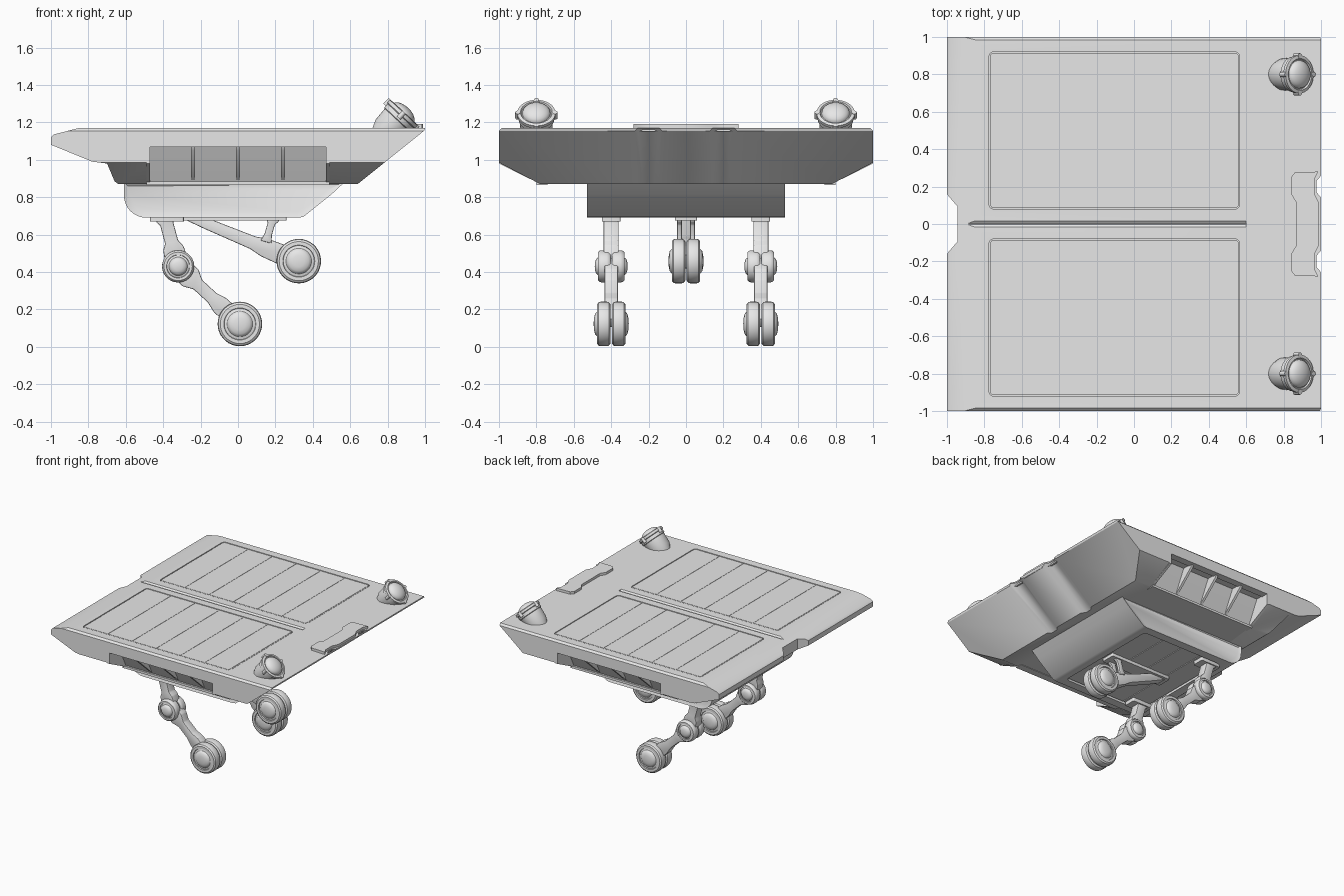
import bpy, bmesh, math
from mathutils import Vector, Matrix

if "Cube" in bpy.data.objects:
    bpy.data.objects.remove(bpy.data.objects["Cube"])

GREY = bpy.data.materials.new("light_grey")
GREY.use_nodes = True
GREY.diffuse_color = (0.8, 0.8, 0.8, 1)
GREY.node_tree.nodes["Principled BSDF"].inputs["Base Color"].default_value = (0.8, 0.8, 0.8, 1)
parts = []


def finish(name, bm):
    bmesh.ops.recalc_face_normals(bm, faces=bm.faces[:])
    mesh = bpy.data.meshes.new(name)
    bm.to_mesh(mesh)
    bm.free()
    mesh.materials.append(GREY)
    ob = bpy.data.objects.new(name, mesh)
    bpy.context.collection.objects.link(ob)
    parts.append(ob)
    return ob


def place(axis, p, h):
    return {"x": (h, p[0], p[1]), "y": (p[0], h, p[1]), "z": (p[0], p[1], h)}[axis]


def prism_mesh(pts, axis, a, b, bevel=0.0):
    bm = bmesh.new()
    rings = [[bm.verts.new(place(axis, p, h)) for p in pts] for h in (a, b)]
    n = len(pts)
    for ring in rings:
        bm.faces.new(ring)
    for i in range(n):
        j = (i + 1) % n
        bm.faces.new((rings[0][i], rings[0][j], rings[1][j], rings[1][i]))
    if bevel:
        bmesh.ops.recalc_face_normals(bm, faces=bm.faces[:])
        bmesh.ops.bevel(bm, geom=bm.edges[:], offset=bevel, segments=2, profile=0.5, affect="EDGES")
    return bm


def prism(name, pts, axis, a, b, bevel=0.0):
    return finish(name, prism_mesh(pts, axis, a, b, bevel))


def rect(x0, x1, y0, y1, r=0.0):
    if not r:
        return [(x0, y0), (x1, y0), (x1, y1), (x0, y1)]
    corners = [(x1 - r, y1 - r), (x0 + r, y1 - r), (x0 + r, y0 + r), (x1 - r, y0 + r)]
    return [(cx + r * math.cos(t), cy + r * math.sin(t)) for q, (cx, cy) in enumerate(corners)
            for t in [math.pi / 2 * (q + k / 4) for k in range(5)]]


def lathe(name, profile, centre, axis):
    # profile holds (radius, distance along the axis)
    bm = bmesh.new()
    vs = [bm.verts.new((r, 0, h)) for r, h in profile]
    es = [bm.edges.new(e) for e in zip(vs, vs[1:])]
    bmesh.ops.spin(bm, geom=vs + es, cent=(0, 0, 0), axis=(0, 0, 1), angle=math.tau,
                   steps=36, use_merge=True)
    bmesh.ops.remove_doubles(bm, verts=bm.verts[:], dist=0.0005)
    rot = Vector((0, 0, 1)).rotation_difference(Vector(axis)).to_matrix().to_4x4()
    bm.transform(Matrix.Translation(centre) @ rot)
    return finish(name, bm)


def cut(ob, cutter):
    mod = ob.modifiers.new("cut", "BOOLEAN")
    mod.operation, mod.solver, mod.object = "DIFFERENCE", "EXACT", cutter
    bpy.context.view_layer.objects.active = ob
    bpy.ops.object.modifier_apply(modifier=mod.name)
    parts.remove(cutter)
    bpy.data.objects.remove(cutter)


# Hull: long profile with the lower side edges sliced off
TOP = 1.17
bm = prism_mesh([(-1, 1.08), (-1, 1.12), (-0.985, 1.135), (-0.85, TOP), (1, TOP), (0.995, 1.155),
                 (0.64, 0.87), (-0.64, 0.87), (-0.66, 0.885), (-0.7, 0.98), (-0.78, 0.99)], "y", -1, 1)
for s in (-1, 1):
    for co, no in (((0, s, 0.985), (0, s * 0.115, -0.22)), ((0, s, 1.155), (0, s, 1))):
        cutres = bmesh.ops.bisect_plane(bm, geom=bm.verts[:] + bm.edges[:] + bm.faces[:],
                                        plane_co=co, plane_no=no, clear_outer=True)
        bmesh.ops.holes_fill(bm, edges=[e for e in bm.edges if e.is_boundary])
hull = finish("hull", bm)

# Tail notch and centre seam
cut(hull, prism("cutter", [(-1.06, 0.23), (-0.945, 0.095), (-0.945, -0.095), (-1.06, -0.23)], "z", 0.9, 1.3))
cut(hull, prism("cutter", [(-0.03, 1.18), (-0.003, 1.16), (0.003, 1.16), (0.03, 1.18)], "x", -1.1, 0.6))

for s in (-1, 1):
    # Flutes down the sloping nose
    bm = bmesh.new()
    rings = []
    for z in (0.8, 1.25):
        x = 0.64 + (z - 0.87) * 1.2
        rings.append([bm.verts.new((x + dx, s * y, z)) for dx, y in
                      ((-0.025, 0.17), (-0.025, 0.23), (0.02, 0.28), (0.02, 0.12))])
        bm.faces.new(rings[-1])
    for i in range(4):
        j = (i + 1) % 4
        bm.faces.new((rings[0][i], rings[0][j], rings[1][j], rings[1][i]))
    cut(hull, finish("cutter", bm))

    # Solar panels: pocket filled with six cells
    y0, y1 = sorted((s * 0.08, s * 0.92))
    cut(hull, prism("cutter", rect(-0.775, 0.565, y0, y1, 0.025), "z", 1.158, 1.2))
    prism("solar_panel", rect(-0.77, 0.56, y0 + 0.005, y1 - 0.005, 0.022), "z", 1.15, 1.1675)
    for i in range(6):
        x = -0.765 + i * 0.22
        prism("solar_cell", rect(x, x + 0.217, y0 + 0.012, y1 - 0.012), "z", 1.165, 1.1695)

    # Side vents: notch, frame and triangular ribs
    notch = [(s * 0.76, 0.84), (s * 0.785, 0.885), (s * 0.88, 1.075), (s * 1.1, 1.075), (s * 1.1, 0.84)]
    cut(hull, prism("cutter", notch, "x", -0.475, 0.475))
    rib = [(s * 0.78, 0.885), (s * 0.87, 1.08), (s * 0.975, 1.08), (s * 0.965, 1.05)]
    for x in (-0.24, 0, 0.24):
        prism("vent_rib", rib, "x", x - 0.01, x + 0.01)
    a, b = sorted((s * 0.94, s * 0.998))
    prism("vent_top_trim", rect(-0.488, 0.488, 1.068, 1.09), "y", a, b + 0.002)
    for x in (-0.48, 0.48):
        prism("vent_end_trim", [(s * 0.77, 0.866), (s * 0.83, 1.08), (s, 1.08), (s, 0.98)],
              "x", x - 0.01, x + 0.01)
    prism("vent_sill", rect(-0.488, 0.488, 0.866, 0.885), "y", *sorted((s * 0.74, s * 0.8)))

# Nose deck plate
half = [(0.985, 0.28), (0.86, 0.275), (0.84, 0.25), (0.84, 0.16), (0.865, 0.12)]
edge = [(0.99, 0.11), (0.965, 0.16), (0.965, 0.24)]
outline = half + [(x, -y) for x, y in reversed(half)] + [(x, -y) for x, y in reversed(edge)] + edge
prism("nose_plate", outline, "z", 1.15, 1.19)

# Belly: rounded tail, sloping nose, recessed sides and an underside bay
curve = [(-0.49 - 0.12 * math.sin(t), 0.81 - 0.12 * math.cos(t)) for t in
         [math.pi / 2 * k / 8 for k in range(9)]]
bm = prism_mesh([(0.57, 0.88), (0.5, 0.815), (0.35, 0.695), (0.32, 0.69)] + curve + [(-0.61, 0.88)],
                "y", -0.53, 0.53)
bmesh.ops.recalc_face_normals(bm, faces=bm.faces[:])
bmesh.ops.inset_individual(bm, faces=[f for f in bm.faces if abs(f.normal.y) > 0.9],
                           thickness=0.03, depth=-0.012)
belly = finish("belly", bm)
cut(belly, prism("cutter", rect(-0.46, 0.28, -0.46, 0.46, 0.03), "z", 0.6, 0.715))
for i in range(4):
    x = -0.45 + i * 0.182
    prism("bay_door", rect(x, x + 0.176, -0.45, 0.45), "z", 0.7, 0.72)


# Running gear
def limb(name, start, end, shape, y, width):
    # shape holds (fraction along the limb, half height)
    a, b = Vector(start), Vector(end)
    side = (b - a).normalized().orthogonal()
    upper = [tuple(a.lerp(b, t) + side * w) for t, w in shape]
    lower = [tuple(a.lerp(b, t) - side * w) for t, w in reversed(shape)]
    return prism(name, upper + lower, "y", y - width / 2, y + width / 2, 0.006)


def hub(name, x, y, z, r, width, cap):
    # twin rounded discs with a domed hub on each outer face
    for s in (-1, 1):
        disc = [(0, 0.004), (r * 0.88, 0.004), (r * 0.97, 0.012), (r, 0.024), (r, width - 0.02),
                (r * 0.97, width - 0.008), (r * 0.88, width), (r * 0.72, width),
                (r * 0.7, width - 0.008), (cap * 1.1, width - 0.004), (cap, width + 0.004),
                (cap * 0.85, width + 0.011), (cap * 0.5, width + 0.016), (0, width + 0.018)]
        lathe(name, disc, (x, y, z), (0, s, 0))


THIGH = [(-0.04, 0.05), (0.06, 0.05), (0.12, 0.036), (0.5, 0.036), (0.62, 0.055), (0.8, 0.06), (1, 0.04)]
SHIN = [(0, 0.06), (0.2, 0.062), (0.32, 0.034), (0.55, 0.034), (0.68, 0.05), (0.85, 0.05), (1, 0.03)]
ARM = [(-0.08, 0.025), (0.1, 0.03), (0.55, 0.036), (0.66, 0.05), (0.85, 0.055), (1, 0.04)]
for y in (-0.4, 0.4):
    limb("upper_leg", (-0.39, 0.69), (-0.32, 0.43), THIGH, y, 0.08)
    limb("lower_leg", (-0.32, 0.43), (0.01, 0.125), SHIN, y, 0.072)
    prism("leg_mount", rect(-0.47, -0.29, y - 0.05, y + 0.05, 0.01), "z", 0.67, 0.71)
    hub("knee", -0.32, y, 0.43, 0.086, 0.07, 0.045)
    hub("wheel", 0.01, y, 0.122, 0.119, 0.076, 0.062)

limb("centre_arm", (-0.22, 0.68), (0.325, 0.455), ARM, 0, 0.08)
hub("wheel", 0.325, 0, 0.458, 0.119, 0.076, 0.062)
for y in (-0.035, 0.035):
    limb("arm_strut", (0.19, 0.7), (0.15, 0.56), [(0, 0.035), (0.15, 0.035), (0.3, 0.02),
                                                 (0.7, 0.02), (1, 0.03)], y, 0.025)
prism("arm_mount", rect(-0.3, 0.26, -0.06, 0.06, 0.01), "z", 0.675, 0.71)

# Deck lamps: tilted barrel, rim and domed lens
tilt = Vector((0.68, 0, 0.73))
for y in (-0.8, 0.8):
    base = Vector((0.88, y, 1.245))
    lathe("lamp_body", [(0, -0.2), (0.06, -0.18), (0.085, -0.12), (0.09, -0.03), (0.09, 0), (0, 0)], base, tilt)
    lathe("lamp_rim", [(0.088, -0.045), (0.095, -0.04), (0.095, -0.015), (0.102, -0.01), (0.102, 0.008),
                       (0.085, 0.012), (0.08, 0.004), (0, 0.004)], base, tilt)
    lathe("lamp_lens", [(0.075 * math.cos(t), 0.004 + 0.04 * math.sin(t)) for t in
                        [math.pi / 2 * k / 6 for k in range(7)]], base, tilt)
    across = tilt.cross(Vector((0, 1, 0)))
    for k in range(4):
        ang = math.tau * (k + 0.5) / 4 + math.pi / 4
        spot = base + 0.1 * (across * math.cos(ang) + Vector((0, 1, 0)) * math.sin(ang))
        lathe("lamp_clip", [(0, -0.03), (0.013, -0.03), (0.013, 0.012), (0, 0.012)], spot, tilt)

bpy.ops.object.select_all(action="DESELECT")
for ob in parts:
    ob.select_set(True)
bpy.context.view_layer.objects.active = hull
bpy.ops.object.shade_smooth_by_angle(angle=math.radians(32))
